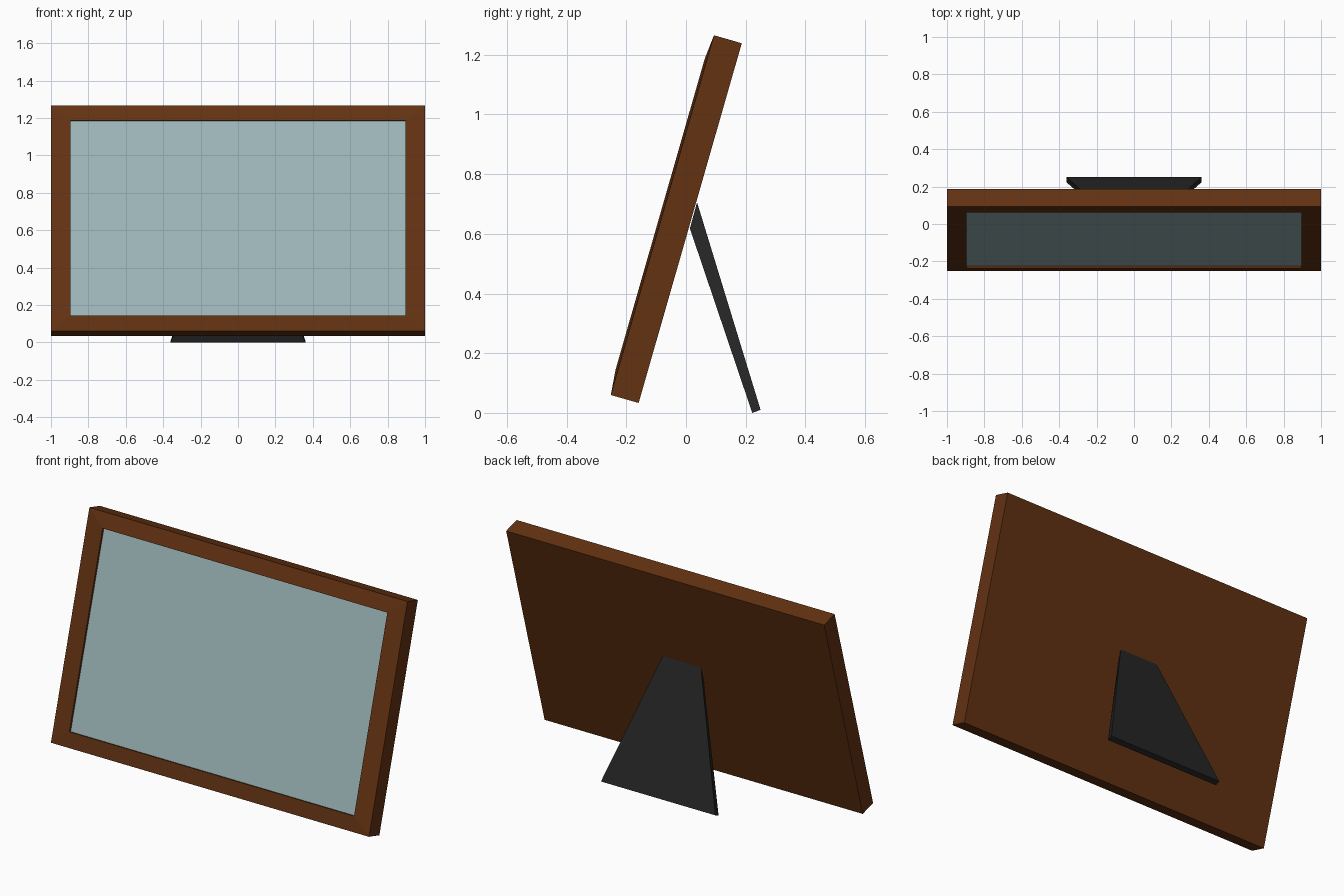
import bpy, bmesh, math
from mathutils import Matrix, Vector

if "Cube" in bpy.data.objects:
    bpy.data.objects.remove(bpy.data.objects["Cube"])

W, H, D = 2.0, 1.254, 0.097        # frame width, height, depth
BX, BV = 0.105, 0.085              # border widths (sides, top and bottom)
RIDGE, RECESS = 0.008, 0.012       # inner lip height, glass depth below the lip


def material(name, rgb):
    m = bpy.data.materials.new(name)
    m.diffuse_color = (*rgb, 1)
    m.use_nodes = True
    m.node_tree.nodes["Principled BSDF"].inputs["Base Color"].default_value = m.diffuse_color
    return m


def make(name, bm, mat, matrix=None):
    bmesh.ops.recalc_face_normals(bm, faces=bm.faces)
    me = bpy.data.meshes.new(name)
    if matrix:
        bm.transform(matrix)
    bm.to_mesh(me)
    bm.free()
    me.materials.append(mat)
    ob = bpy.data.objects.new(name, me)
    bpy.context.collection.objects.link(ob)
    return ob


def rect(bm, ix, iv, depth):
    """Rectangle of verts inset by ix, iv; depth is local y (front is 0)."""
    x, z0, z1 = W / 2 - ix, iv, H - iv
    return [bm.verts.new(p) for p in
            ((-x, depth, z0), (x, depth, z0), (x, depth, z1), (-x, depth, z1))]


def bridge(bm, a, b):
    n = len(a)
    for i in range(n):
        j = (i + 1) % n
        bm.faces.new((a[i], a[j], b[j], b[i]))


wood = material("dark wood", (0.125, 0.032, 0.006))
glass = material("pale glass", (0.34, 0.47, 0.48))
black = material("black stand", (0.019, 0.019, 0.019))

# Leaning frame placement: bottom front edge is the pivot
lean = Matrix.Translation((0, -0.252, 0.06)) @ Matrix.Rotation(-math.radians(16), 4, 'X')

# Frame: mitred moulding rising to the inner lip, closed back
bm = bmesh.new()
back = rect(bm, 0, 0, D)
outer = rect(bm, 0, 0, 0)
lip = rect(bm, BX, BV, -RIDGE)
floor = rect(bm, BX, BV, RECESS)
bridge(bm, back, outer)
bridge(bm, outer, lip)
bridge(bm, lip, floor)
bm.faces.new(back)
bm.faces.new(floor)
make("frame", bm, wood, lean)

# Glass pane sitting in the recess
bm = bmesh.new()
bridge(bm, rect(bm, BX, BV, RECESS - RIDGE), rect(bm, BX, BV, RECESS - 0.001))
bm.verts.ensure_lookup_table()
bm.faces.new(bm.verts[0:4])
bm.faces.new(bm.verts[4:8])
make("glass_pane", bm, glass, lean)

# Stand: tapered board from the back of the frame to the ground
bm = bmesh.new()
rings = []
for half, y0, z0, y1, z1 in ((0.36, 0.222, 0.0, 0.25, 0.01),
                             (0.12, 0.013, 0.618, 0.037, 0.706)):
    rings.append([bm.verts.new(p) for p in
                  ((-half, y0, z0), (half, y0, z0), (half, y1, z1), (-half, y1, z1))])
bridge(bm, *rings)
for r in rings:
    bm.faces.new(r)
make("stand", bm, black)
